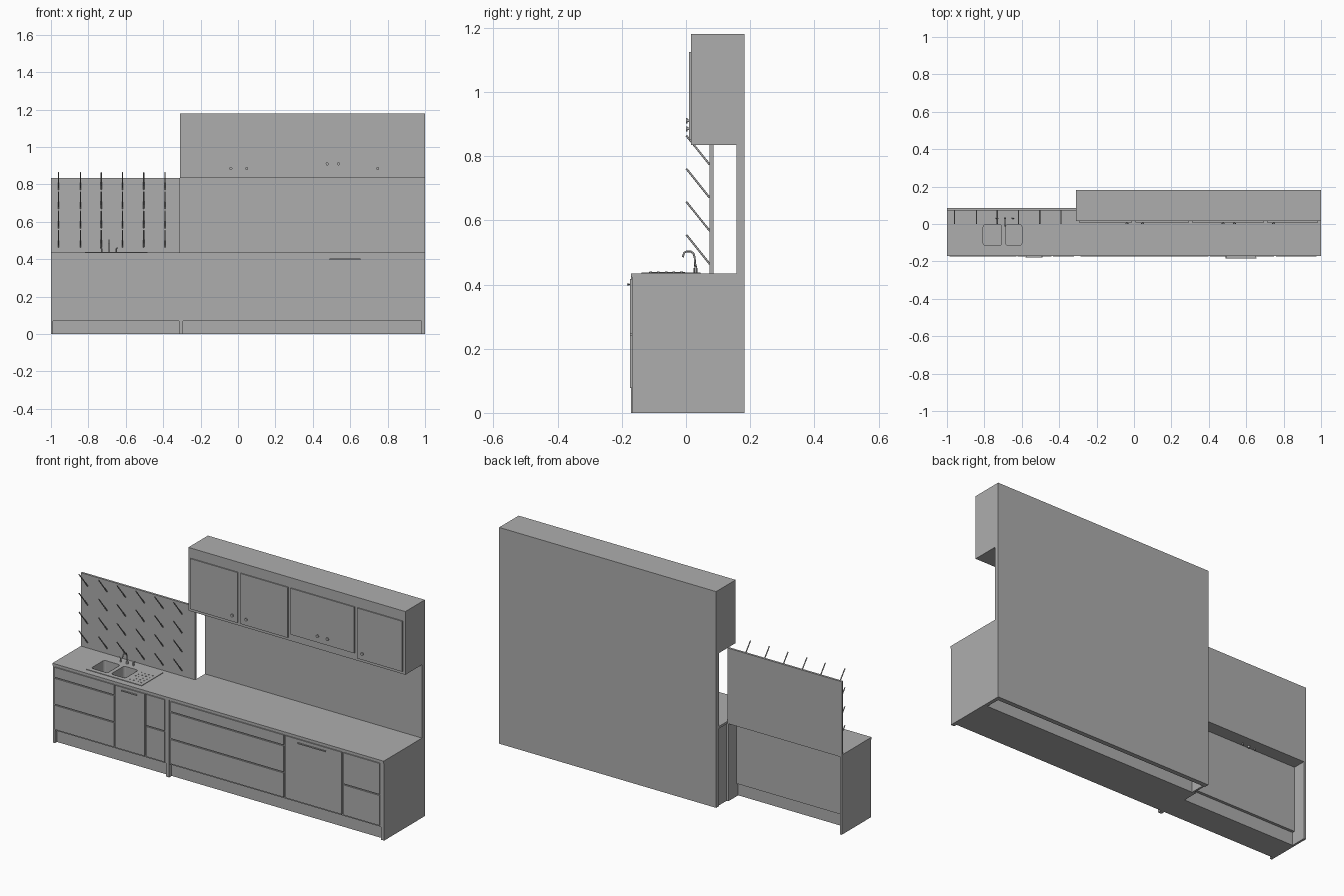
import bpy, bmesh
from mathutils import Vector

if "Cube" in bpy.data.objects:
    bpy.data.objects.remove(bpy.data.objects["Cube"], do_unlink=True)

GREY = (0.42, 0.42, 0.42, 1)
mat = bpy.data.materials.new("plain grey")
mat.use_nodes = True
mat.diffuse_color = GREY
mat.node_tree.nodes["Principled BSDF"].inputs["Base Color"].default_value = GREY


def finish(name, bm):
    mesh = bpy.data.meshes.new(name)
    bm.to_mesh(mesh)
    bm.free()
    mesh.materials.append(mat)
    ob = bpy.data.objects.new(name, mesh)
    bpy.context.collection.objects.link(ob)
    return ob


def box(name, x, y, z, open_top=False, round_corners=0):
    bm = bmesh.new()
    bmesh.ops.create_cube(bm, size=1)
    for v in bm.verts:
        for axis, (lo, hi) in enumerate((x, y, z)):
            v.co[axis] = hi if v.co[axis] > 0 else lo
    if round_corners:
        upright = [e for e in bm.edges
                   if abs(e.verts[0].co.z - e.verts[1].co.z) > 0.001]
        bmesh.ops.bevel(bm, geom=upright, offset=round_corners, segments=3,
                        profile=0.5, affect='EDGES')
    if open_top:
        top = [f for f in bm.faces if f.normal.z > 0.9]
        bmesh.ops.delete(bm, geom=top, context='FACES_ONLY')
    return finish(name, bm)


def rod(name, start, end, radius, sides=12):
    a, b = Vector(start), Vector(end)
    bm = bmesh.new()
    bmesh.ops.create_cone(bm, cap_ends=True, segments=sides, radius1=radius,
                          radius2=radius, depth=(b - a).length)
    turn = (b - a).to_track_quat('Z', 'Y').to_matrix()
    for v in bm.verts:
        v.co = turn @ v.co + (a + b) / 2
    return finish(name, bm)


def tube(name, points, radius):
    curve = bpy.data.curves.new(name, 'CURVE')
    curve.dimensions = '3D'
    curve.bevel_depth = radius
    curve.bevel_resolution = 2
    curve.use_fill_caps = True
    line = curve.splines.new('POLY')
    line.points.add(len(points) - 1)
    for p, co in zip(line.points, points):
        p.co = (*co, 1)
    curve.materials.append(mat)
    ob = bpy.data.objects.new(name, curve)
    bpy.context.collection.objects.link(ob)


TOP, UNDER, KICK = 0.435, 0.423, 0.07
FRONT, SPLIT, BACK = -0.168, -0.31, 0.183

# Wall, back panel and worktops
box("wall", (SPLIT, 1), (0.158, BACK), (0, 1.18))
box("peg_board", (-1, SPLIT), (0.073, 0.085), (TOP, 0.835))
left_top = box("worktop_left", (-1, SPLIT), (-0.172, 0.085), (UNDER, TOP))
box("worktop_right", (SPLIT, 1), (-0.172, 0.158), (UNDER, TOP))

# Base cabinets, plinths and upright panels
left_body = box("base_cabinet_left", (-0.988, -0.315), (FRONT, 0.015), (KICK, UNDER))
box("base_cabinet_right", (-0.295, 0.98), (FRONT, 0.158), (KICK, UNDER))
box("plinth_left", (-0.988, -0.315), (-0.15, 0.0), (0, KICK))
box("plinth_right", (-0.295, 0.98), (-0.15, 0.08), (0, KICK))
box("end_panel_left", (-1, -0.988), (FRONT, 0.085), (0, UNDER))
box("middle_panel_left", (-0.315, -0.305), (-0.172, 0.085), (0, UNDER))
box("middle_panel_right", (-0.305, -0.295), (-0.172, 0.158), (0, UNDER))
box("end_panel_right", (0.98, 1), (FRONT, 0.168), (0, UNDER))

# Base fronts: each column is an x range and its heights of division
THREE, TWO, ONE = (0.075, 0.213, 0.36, 0.42), (0.075, 0.245, 0.42), (0.075, 0.42)
columns = [(-0.986, -0.628, THREE), (-0.622, -0.442, ONE), (-0.434, -0.322, TWO),
           (-0.286, 0.398, THREE), (0.406, 0.748, ONE), (0.758, 0.976, TWO)]
for x0, x1, cuts in columns:
    kind = "door" if cuts is ONE else "drawer"
    for lo, hi in zip(cuts, cuts[1:]):
        box("base_" + kind, (x0, x1), (-0.174, FRONT), (lo + 0.003, hi - 0.003))

# Bar handles
for x0, x1, y in ((-0.58, -0.488, -0.178), (0.488, 0.655, -0.182)):
    box("bar_handle", (x0, x1), (y - 0.002, y + 0.002), (0.397, 0.403))
    for x in (x0 + 0.004, x1 - 0.004):
        rod("handle_post", (x, y, 0.4), (x, -0.173, 0.4), 0.002, 8)

# Wall cabinet with doors and knobs
box("wall_cabinet", (SPLIT, 1), (0.015, BACK), (0.835, 1.18))
for x0, x1, z in ((-0.295, -0.01, 0.85), (0.008, 0.293, 0.85),
                  (0.31, 0.695, 0.873), (0.712, 0.985, 0.85)):
    box("wall_door", (x0, x1), (0.009, 0.015), (z, 1.125))
for x, z in ((-0.038, 0.885), (0.046, 0.885), (0.477, 0.91),
             (0.537, 0.91), (0.747, 0.885)):
    rod("knob_stem", (x, 0.01, z), (x, 0.004, z), 0.004)
    rod("knob", (x, 0.005, z), (x, 0, z), 0.008, 16)

# Sink: rim plate and two bowls let into the worktop
rim = box("sink_rim", (-0.818, -0.485), (-0.138, 0.045), (TOP, TOP + 0.003))
BOWL_Y, FLOOR = (-0.115, -0.003), 0.365
for x0, x1 in ((-0.806, -0.708), (-0.686, -0.6)):
    cutter = box("bowl_cutter", (x0, x1), BOWL_Y, (FLOOR - 0.001, 0.5), round_corners=0.012)
    for ob in (rim, left_top, left_body):
        mod = ob.modifiers.new("bowl_hole", 'BOOLEAN')
        mod.operation = 'DIFFERENCE'
        mod.solver = 'EXACT'
        mod.object = cutter
        bpy.context.view_layer.objects.active = ob
        bpy.ops.object.modifier_apply(modifier=mod.name)
    bpy.data.objects.remove(cutter, do_unlink=True)
    box("sink_bowl", (x0, x1), BOWL_Y, (FLOOR, TOP + 0.004), True, 0.012)
    mid = (x0 + x1) / 2
    rod("drain", (mid, -0.06, FLOOR), (mid, -0.06, FLOOR + 0.003), 0.011, 16)

# Draining area studs
for i in range(4):
    for j in range(5):
        x, y = -0.575 + i * 0.023, -0.11 + j * 0.024
        rod("drainer_stud", (x, y, TOP + 0.002), (x, y, TOP + 0.005), 0.004, 8)

# Tap with a swan neck and two valves
TX = -0.69
rod("tap_base", (TX, 0.03, UNDER - 0.01), (TX, 0.03, 0.452), 0.006)
tube("tap_neck", [(TX, 0.03, TOP), (TX, 0.027, 0.485), (TX, 0.023, 0.497),
                  (TX, 0.015, 0.503), (TX, 0.002, 0.503), (TX, -0.006, 0.499),
                  (TX, -0.01, 0.485)], 0.003)
for x, side in ((-0.728, -1), (-0.652, 1)):
    rod("valve_stem", (x, 0.03, UNDER - 0.01), (x, 0.03, 0.457), 0.004)
    rod("valve_lever", (x, 0.03, 0.457), (x + side * 0.01, 0.03, 0.462), 0.003, 8)

# Slanted pegs on the back panel
for x in (-0.96, -0.842, -0.731, -0.617, -0.504, -0.39):
    for row in range(4):
        z = 0.464 + row * 0.103
        rod("peg", (x, 0.074, z), (x, 0.001, z + 0.091), 0.003, 8)

# Smooth the round parts, keeping edges sharp
ROUND = ("knob", "tap", "valve", "peg", "drain", "handle_post")
bpy.ops.object.select_all(action='DESELECT')
for ob in bpy.context.collection.objects:
    if ob.type == 'MESH' and ob.name.startswith(ROUND) and ob.name != "peg_board":
        ob.select_set(True)
        bpy.context.view_layer.objects.active = ob
bpy.ops.object.shade_smooth_by_angle(angle=0.8)
